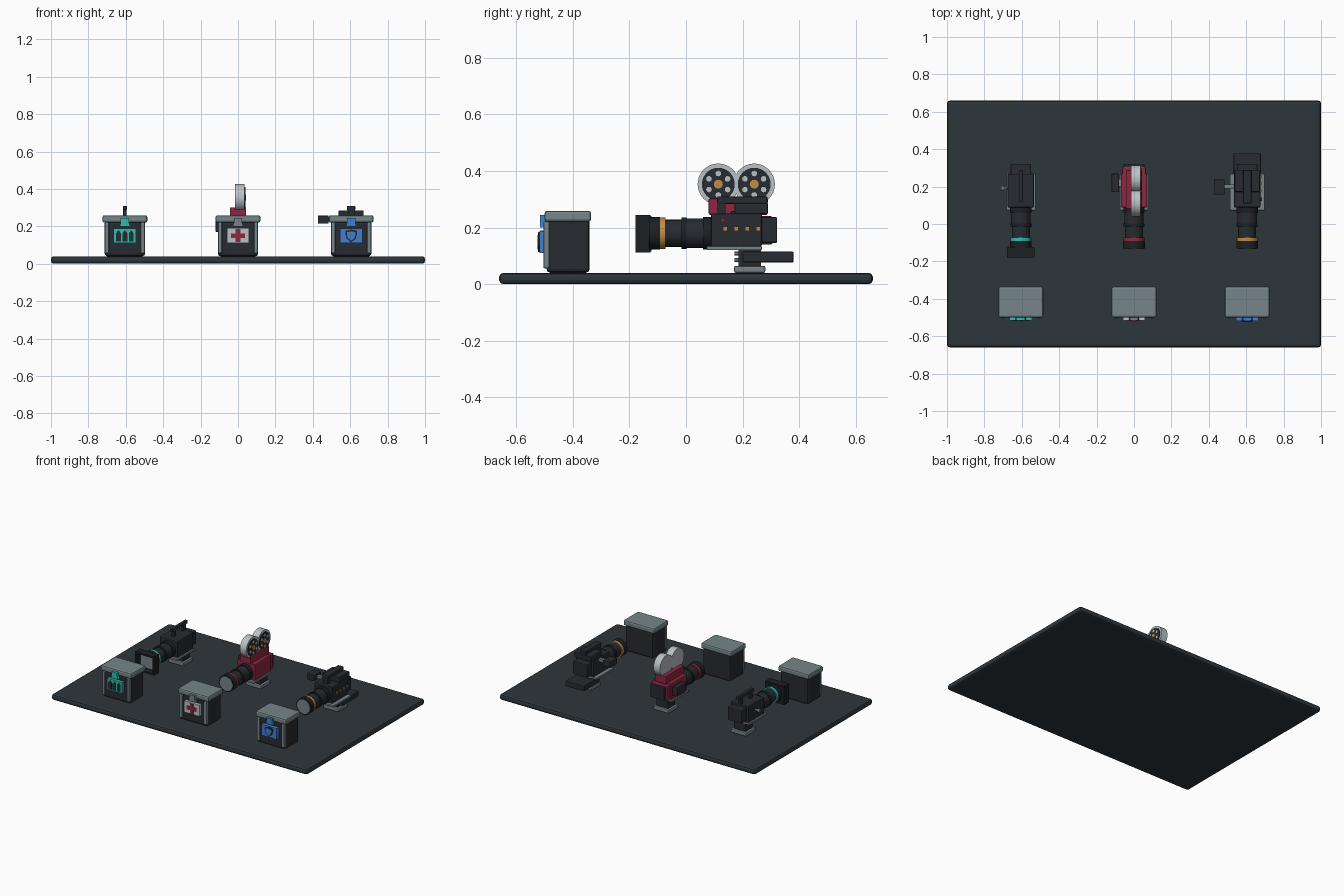
import bpy, math
from mathutils import Vector

cube = bpy.data.objects.get("Cube")
if cube:
    bpy.data.objects.remove(cube, do_unlink=True)


def material(name, r, g, b):
    m = bpy.data.materials.new(name)
    m.diffuse_color = (r, g, b, 1)
    m.use_nodes = True
    m.node_tree.nodes["Principled BSDF"].inputs["Base Color"].default_value = (r, g, b, 1)
    return m


SLATE = material("slate", .027, .037, .044)
DARK = material("charcoal", .02, .024, .03)
BLACK = material("lens black", .012, .014, .017)
STEEL = material("steel grey", .18, .235, .25)
PALE = material("pale grey", .5, .54, .56)
TEAL = material("teal", .03, .52, .42)
RED = material("crimson", .27, .02, .055)
GOLD = material("gold", .52, .27, .06)
BLUE = material("blue", .05, .22, .62)


def finish(o, name, mat, bevel=0):
    o.name = name
    o.data.materials.append(mat)
    if bevel:
        b = o.modifiers.new("Bevel", 'BEVEL')
        b.width, b.segments = bevel, 2
    return o


def box(name, mat, x, y, z, bevel=0):
    """Box from (low, high) pairs on each axis."""
    lo, hi = Vector((x[0], y[0], z[0])), Vector((x[1], y[1], z[1]))
    bpy.ops.mesh.primitive_cube_add(size=1, location=(lo + hi) / 2)
    o = bpy.context.object
    for v in o.data.vertices:
        v.co = [c * s for c, s in zip(v.co, hi - lo)]
    return finish(o, name, mat, bevel)


def mid(c, half):
    return (c - half, c + half)


def disc(name, mat, axis, centre, r, depth, sides=24):
    rot = (math.pi / 2, 0, 0) if axis == 'Y' else (0, math.pi / 2, 0)
    bpy.ops.mesh.primitive_cylinder_add(vertices=sides, radius=r, depth=depth,
                                        location=centre, rotation=rot)
    o = finish(bpy.context.object, name, mat)
    bpy.ops.object.shade_smooth_by_angle()
    return o


def plate(name, mat, points, x, y, z, depth):
    """Flat upright outline, extruded towards the back."""
    n = len(points)
    verts = [(x + px, yy, z + pz) for yy in (y, y + depth) for px, pz in points]
    faces = [list(range(n)), list(range(2 * n - 1, n - 1, -1))]
    faces += [(i, i + n, (i + 1) % n + n, (i + 1) % n) for i in range(n)]
    me = bpy.data.meshes.new(name)
    me.from_pydata(verts, [], faces)
    o = bpy.data.objects.new(name, me)
    bpy.context.collection.objects.link(o)
    return finish(o, name, mat)


# Display board
box("base_board", SLATE, (-1, 1), (-.66, .66), (0, .04), .015)


# Supply crates
def crate(tag, x, accent):
    box(tag + "_crate_body", DARK, mid(x, .108), (-.493, -.34), (.04, .23), .014)
    box(tag + "_crate_lid", STEEL, mid(x, .12), (-.5, -.335), (.22, .259), .01)
    for s in (-1, 1):
        box(tag + "_crate_post", STEEL, mid(x + s * .096, .011), (-.504, -.48), (.055, .222), .007)
    latch = [(-.028, 0), (.028, 0), (.022, .02), (.022, .045), (-.022, .045), (-.022, .02)]
    plate(tag + "_latch", accent, latch, x, -.516, .2, .02)


STEP = .605
crate("ammo", -STEP, TEAL)
crate("medical", 0, STEEL)
crate("shield", STEP, BLUE)

# Ammunition emblem: dark slots with pointed tops
box("ammo_emblem", TEAL, mid(-STEP, .06), (-.515, -.49), (.11, .188))
slot = [(-.013, 0), (.013, 0), (.013, .045), (0, .062), (-.013, .045)]
for i in (-1, 0, 1):
    plate("ammo_slot", DARK, slot, -STEP + i * .034, -.518, .118, .005)

# Medical emblem
box("medical_emblem", PALE, mid(0, .06), (-.515, -.49), (.11, .19))
box("cross_upright", RED, mid(0, .013), (-.52, -.513), (.115, .185))
box("cross_bar", RED, mid(0, .038), (-.519, -.513), (.137, .163))

# Shield emblem
box("shield_emblem", BLUE, mid(STEP, .06), (-.518, -.49), (.11, .188))
shield = [(0, -.036), (.024, -.015), (.032, .012), (.03, .028), (0, .034),
          (-.03, .028), (-.032, .012), (-.024, -.015)]
plate("shield_outline", DARK, shield, STEP, -.522, .149, .005)
plate("shield_inner", BLUE, [(a * .72, b * .72) for a, b in shield], STEP, -.524, .149, .005)


# Cameras
LENS_Z = .18


def camera(tag, x, body_mat, accent, plate_half):
    box(tag + "_camera_body", body_mat, mid(x, .07), (.088, .268), (.133, .25), .006)
    box(tag + "_battery", DARK, mid(x, .055), (.262, .322), (.145, .237), .005)
    box(tag + "_base_plate", STEEL, mid(x, plate_half), (.073, .268), (.12, .134), .003)
    box(tag + "_mount_column", DARK, mid(x, .045), (.185, .265), (.062, .122))
    box(tag + "_mount_foot", STEEL, mid(x, .06), (.17, .28), (.04, .065), .006)
    for z in (.085, .108):
        disc(tag + "_mount_knob", STEEL, 'Y', (x, .18, z), .007, .016, 12)
    # Lens barrel from the body to the front rim: start, end, radius, colour
    for part, a, b, r, m in (("collar", .09, .06, .057, BLACK),
                             ("rear_barrel", .07, 0, .052, DARK),
                             ("focus_ring", .002, -.016, .056, BLACK),
                             ("barrel", -.01, -.08, .048, DARK),
                             ("accent_ring", -.072, -.094, .056, accent),
                             ("rim", -.092, -.13, .058, BLACK),
                             ("glass", -.129, -.133, .05, STEEL)):
        disc(tag + "_lens_" + part, m, 'Y', (x, (a + b) / 2, LENS_Z), r, abs(a - b))


camera("field", -STEP, DARK, TEAL, .078)
camera("film", 0, RED, RED, .075)
camera("studio", STEP, DARK, GOLD, .093)

# Field camera: square hood, top handle, side knob
x = -STEP
for s in (-1, 1):
    box("hood_side", BLACK, mid(x + s * .068, .006), (-.178, -.125), (.112, .243))
    box("hood_edge", BLACK, mid(x, .074), (-.178, -.125), mid(LENS_Z - .002 + s * .06, .006))
box("hood_back", BLACK, mid(x, .07), (-.132, -.122), (.115, .24))
box("hood_glass", STEEL, mid(x, .055), (-.145, -.13), (.13, .225))
box("field_handle", DARK, mid(x, .011), (.12, .29), (.288, .31), .004)
for y in (.145, .255):
    box("field_handle_post", DARK, mid(x, .01), mid(y, .012), (.245, .292))
disc("field_side_shaft", STEEL, 'X', (x - .085, .19, .2), .008, .04, 12)
disc("field_side_knob", STEEL, 'X', (x - .1, .19, .2), .013, .012, 16)

# Film camera: stepped top, side finder, twin reels
box("film_top", RED, mid(0, .044), (.08, .288), (.245, .302), .005)
box("film_rear", RED, mid(0, .064), (.26, .305), (.14, .24), .005)
box("film_finder", DARK, (-.12, -.08), (.17, .27), (.17, .235), .005)
box("film_finder_arm", STEEL, (-.085, -.065), (.2, .24), (.185, .22))
for y in (.114, .241):
    z = .353
    disc("reel_drum", PALE, 'X', (.01, y, z), .073, .05, 32)
    disc("reel_face", DARK, 'X', (.036, y, z), .058, .006, 32)
    disc("reel_hub", GOLD, 'X', (.04, y, z), .016, .006, 12)
    for i in range(6):
        a = math.radians(60 * i + 30)
        disc("reel_stud", PALE, 'X',
             (.039, y + .038 * math.cos(a), z + .038 * math.sin(a)), .01, .004, 12)

# Studio camera: top box, handle, finder, shoulder pad, side buttons
x = STEP
box("studio_top_box", DARK, mid(x, .067), (.172, .29), (.248, .286), .005)
box("studio_handle", DARK, mid(x, .022), (.11, .288), (.284, .31), .005)
box("studio_handle_post", DARK, mid(x, .018), (.112, .14), (.245, .29))
box("studio_finder", DARK, (x - .178, x - .12), (.157, .237), (.214, .258), .005)
box("studio_finder_arm", STEEL, (x - .125, x - .065), (.19, .212), (.225, .245))
box("shoulder_pad", DARK, mid(x, .073), (.2, .38), (.076, .115), .005)
for i in range(4):
    box("gold_button", GOLD, (x + .068, x + .076), mid(.138 + i * .039, .008), mid(.195, .008))
disc("record_button", RED, 'X', (x + .073, .13, .226), .008, .012, 12)
